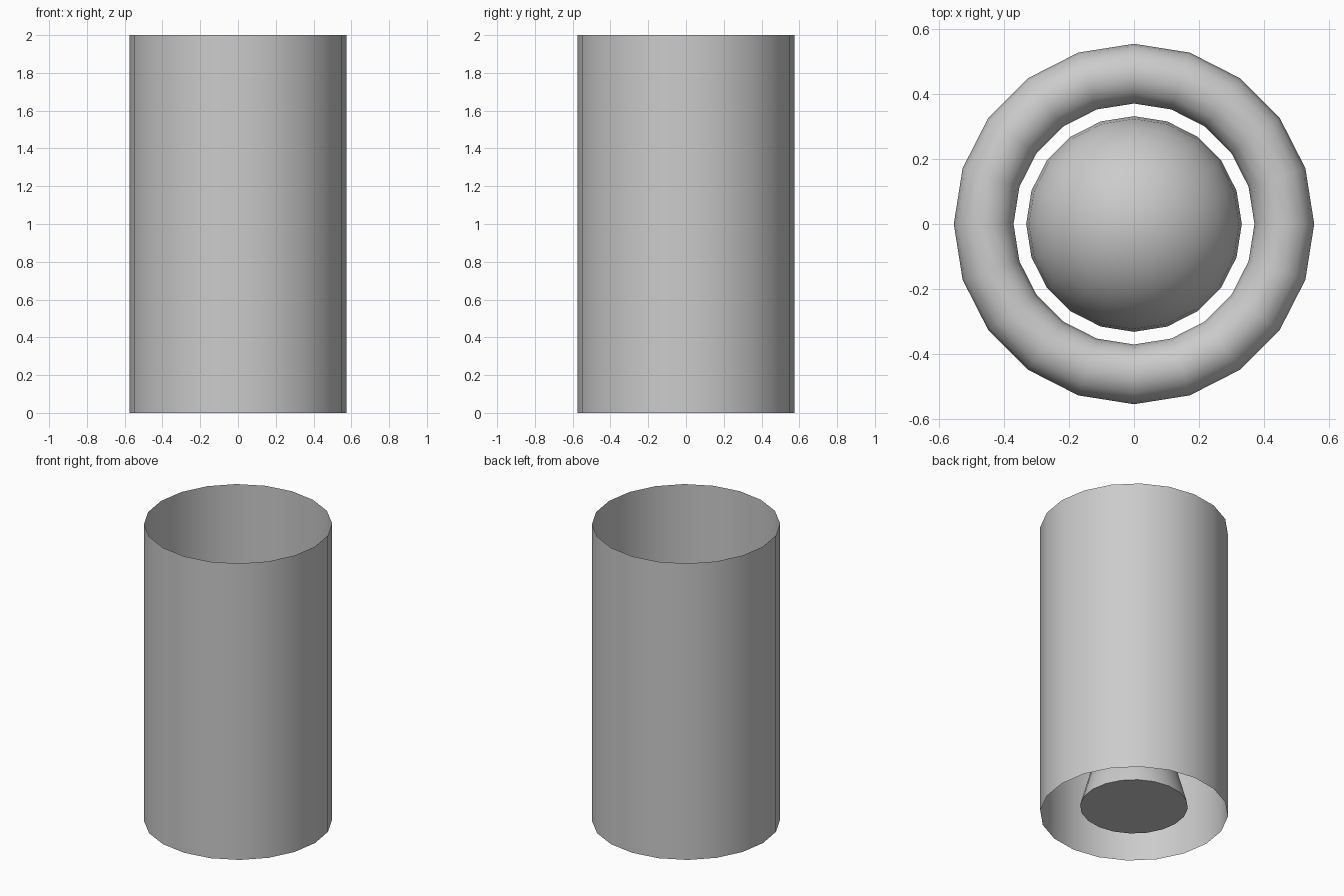
import bpy
import math

if "Cube" in bpy.data.objects:
    bpy.data.objects.remove(bpy.data.objects["Cube"])

SIDES = 20


def finish(name):
    obj = bpy.context.object
    obj.name = name
    bpy.ops.object.shade_smooth_by_angle(angle=math.radians(40))
    return obj


# Thin open outer tube
bpy.ops.mesh.primitive_cylinder_add(vertices=SIDES, radius=0.575, depth=2,
                                    end_fill_type='NOTHING', location=(0, 0, 1))
tube = finish("outer_tube")
tube.rotation_euler.z = 0

# Tapered body with a flat underside
bpy.ops.mesh.primitive_cone_add(vertices=SIDES, radius1=0.33, radius2=0.0,
                                depth=1.2, location=(0, 0, 0.65))
finish("cone_body")

# Ball on top of the cone
bpy.ops.mesh.primitive_uv_sphere_add(segments=SIDES, ring_count=14,
                                     radius=0.332, location=(0, 0, 1.12))
finish("ball")

# Ring floating around the ball
bpy.ops.mesh.primitive_torus_add(major_segments=SIDES, minor_segments=14,
                                 major_radius=0.463, minor_radius=0.092,
                                 location=(0, 0, 1.1))
finish("ring")
